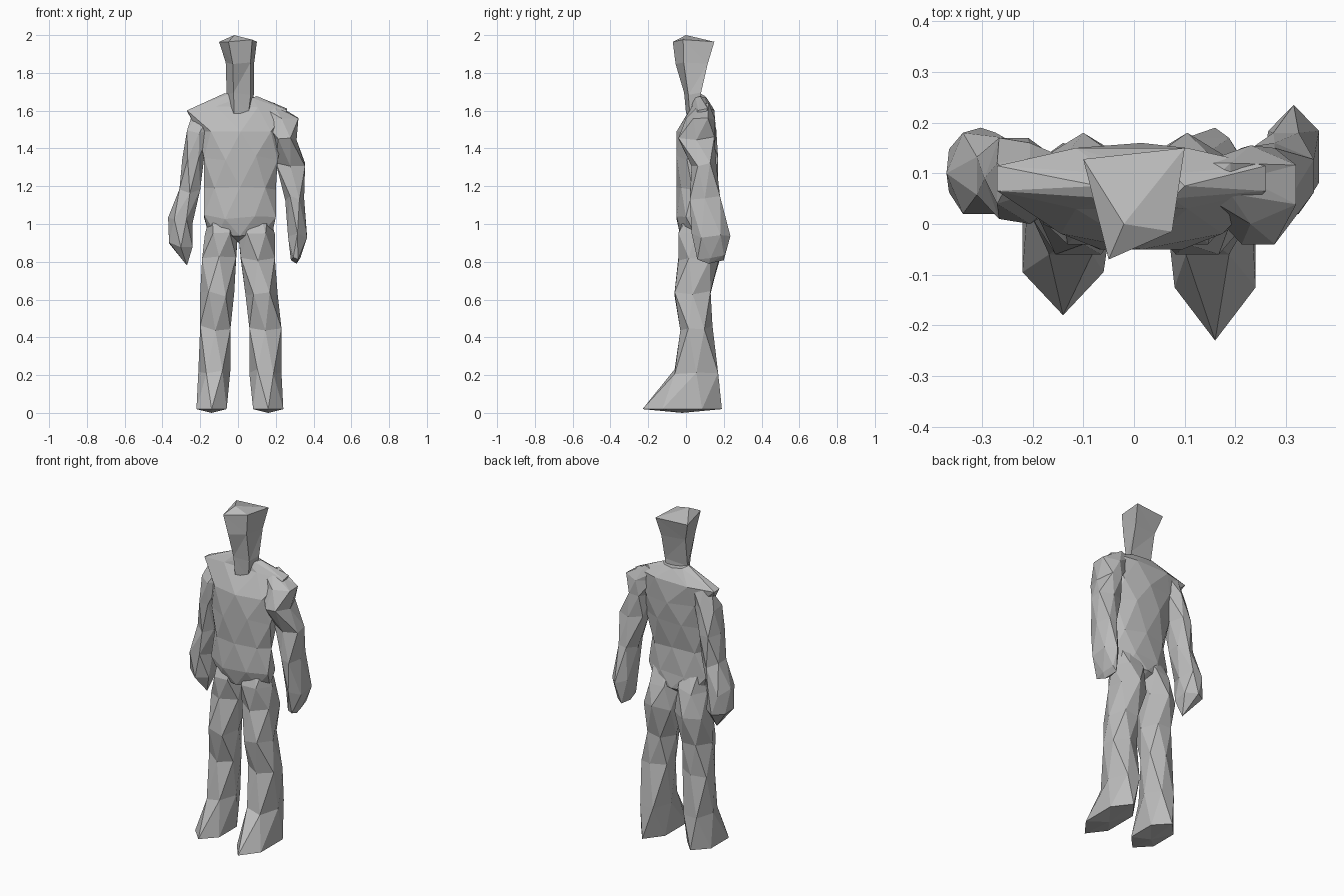
import bpy, bmesh, math, random
from mathutils import Vector

cube = bpy.data.objects.get("Cube")
if cube:
    bpy.data.objects.remove(cube, do_unlink=True)

random.seed(4)
GREY = (0.5, 0.5, 0.5, 1)
clay = bpy.data.materials.new("plain grey")
clay.use_nodes = True
clay.diffuse_color = GREY
clay.node_tree.nodes["Principled BSDF"].inputs["Base Color"].default_value = GREY


def polygon(sides, turn):
    """Regular outline, stretched to fill a square from -1 to 1."""
    angles = [math.tau * (i + turn) / sides - math.pi / 2 for i in range(sides)]
    wide = max(abs(math.cos(a)) for a in angles)
    deep = max(abs(math.sin(a)) for a in angles)
    return [(math.cos(a) / wide, math.sin(a) / deep) for a in angles]


# Pairs of outlines that alternate from ring to ring
HEXAGONS = (polygon(6, 0), polygon(6, 0.5))
OCTAGONS = (polygon(8, 0), polygon(8, 0.5))
WEDGE = [(-0.5, -1), (0.75, -0.5), (1, 1), (-1, 0.8)]


def ring_points(outline, bounds, rough):
    """Fit an outline to the given bounds, its corners slightly uneven."""
    left, right, front, back, z = bounds
    return [Vector(((left + right) / 2 + u * (right - left) / 2,
                    (front + back) / 2 + v * (back - front) / 2,
                    z + random.uniform(-rough, rough))) for u, v in outline]


def loft(name, rings, outlines, tip, first=0, rough=0.015):
    """Stack rings into a flat shaded, faceted part that ends in a tip."""
    bm = bmesh.new()
    loops = []
    for k, bounds in enumerate(rings):
        uneven = rough if bounds[-1] > 0.1 else 0
        points = ring_points(outlines[(k + first) % 2], bounds, uneven)
        loops.append([bm.verts.new(p) for p in points])
    sides = len(loops[0])
    for k, (a, b) in enumerate(zip(loops, loops[1:])):
        for i in range(sides):
            j = (i + 1) % sides
            if (k + first) % 2:
                bm.faces.new((a[i], a[j], b[j]))
                bm.faces.new((a[i], b[j], b[i]))
            else:
                bm.faces.new((a[i], a[j], b[i]))
                bm.faces.new((a[j], b[j], b[i]))
    bm.faces.new(loops[0])
    end = bm.verts.new(tip)
    for i in range(sides):
        bm.faces.new((loops[-1][i], loops[-1][(i + 1) % sides], end))
    bmesh.ops.triangulate(bm, faces=bm.faces[:])
    bmesh.ops.recalc_face_normals(bm, faces=bm.faces[:])
    mesh = bpy.data.meshes.new(name)
    bm.to_mesh(mesh)
    bm.free()
    mesh.materials.append(clay)
    bpy.context.collection.objects.link(bpy.data.objects.new(name, mesh))


# Torso, from the base of the neck to the crotch
loft("torso", [
    (-0.07, 0.1, 0.04, 0.11, 1.68),
    (-0.27, 0.26, 0.03, 0.15, 1.61),
    (-0.21, 0.24, -0.05, 0.16, 1.48),
    (-0.18, 0.21, -0.05, 0.14, 1.35),
    (-0.18, 0.2, -0.05, 0.12, 1.18),
    (-0.18, 0.2, -0.05, 0.12, 1.04),
    (-0.16, 0.18, -0.03, 0.13, 0.95),
], OCTAGONS, tip=(0.01, 0.06, 0.9))

# Legs, hidden in the hips at the top, with the toes drawn out to a point
loft("right_leg", [
    (-0.14, -0.03, 0.01, 0.09, 1.08),
    (-0.175, 0.0, -0.04, 0.14, 0.96),
    (-0.19, -0.01, -0.04, 0.18, 0.82),
    (-0.2, -0.02, -0.06, 0.13, 0.63),
    (-0.2, -0.04, -0.03, 0.13, 0.45),
    (-0.21, -0.04, -0.06, 0.14, 0.22),
    (-0.22, -0.06, -0.18, 0.16, 0.02),
], HEXAGONS, tip=(-0.14, -0.02, 0))
loft("left_leg", [
    (0.05, 0.16, 0.01, 0.09, 1.08),
    (0.0, 0.195, -0.04, 0.14, 0.96),
    (0.015, 0.195, -0.04, 0.18, 0.82),
    (0.04, 0.21, -0.06, 0.13, 0.63),
    (0.06, 0.23, -0.03, 0.14, 0.45),
    (0.06, 0.23, -0.06, 0.17, 0.22),
    (0.08, 0.24, -0.23, 0.19, 0.02),
], HEXAGONS, tip=(0.16, -0.02, 0))

# Arms, hanging slightly away from the body
loft("right_arm", [
    (-0.24, -0.1, 0.06, 0.13, 1.59),
    (-0.27, -0.14, 0.0, 0.16, 1.49),
    (-0.295, -0.18, 0.01, 0.17, 1.34),
    (-0.31, -0.2, 0.02, 0.17, 1.17),
    (-0.37, -0.24, 0.02, 0.18, 1.02),
    (-0.365, -0.24, 0.02, 0.19, 0.89),
], HEXAGONS, tip=(-0.27, 0.09, 0.78), first=1)
loft("left_arm", [
    (0.1, 0.22, 0.06, 0.12, 1.63),
    (0.14, 0.32, 0.0, 0.155, 1.55),
    (0.18, 0.31, -0.04, 0.15, 1.45),
    (0.2, 0.355, 0.03, 0.16, 1.32),
    (0.25, 0.35, 0.02, 0.18, 1.14),
    (0.265, 0.365, 0.03, 0.235, 0.94),
    (0.28, 0.33, 0.06, 0.2, 0.82),
], HEXAGONS, tip=(0.31, 0.12, 0.79), first=1)

# Head: a wedge with a ridge down the front, narrowing into the neck
loft("head", [
    (-0.05, 0.07, 0.0, 0.08, 1.58),
    (-0.06, 0.085, -0.01, 0.08, 1.69),
    (-0.065, 0.085, -0.055, 0.115, 1.85),
    (-0.1, 0.1, -0.07, 0.15, 1.97),
], (WEDGE, WEDGE), tip=(-0.02, 0.0, 2.0), rough=0.008)
